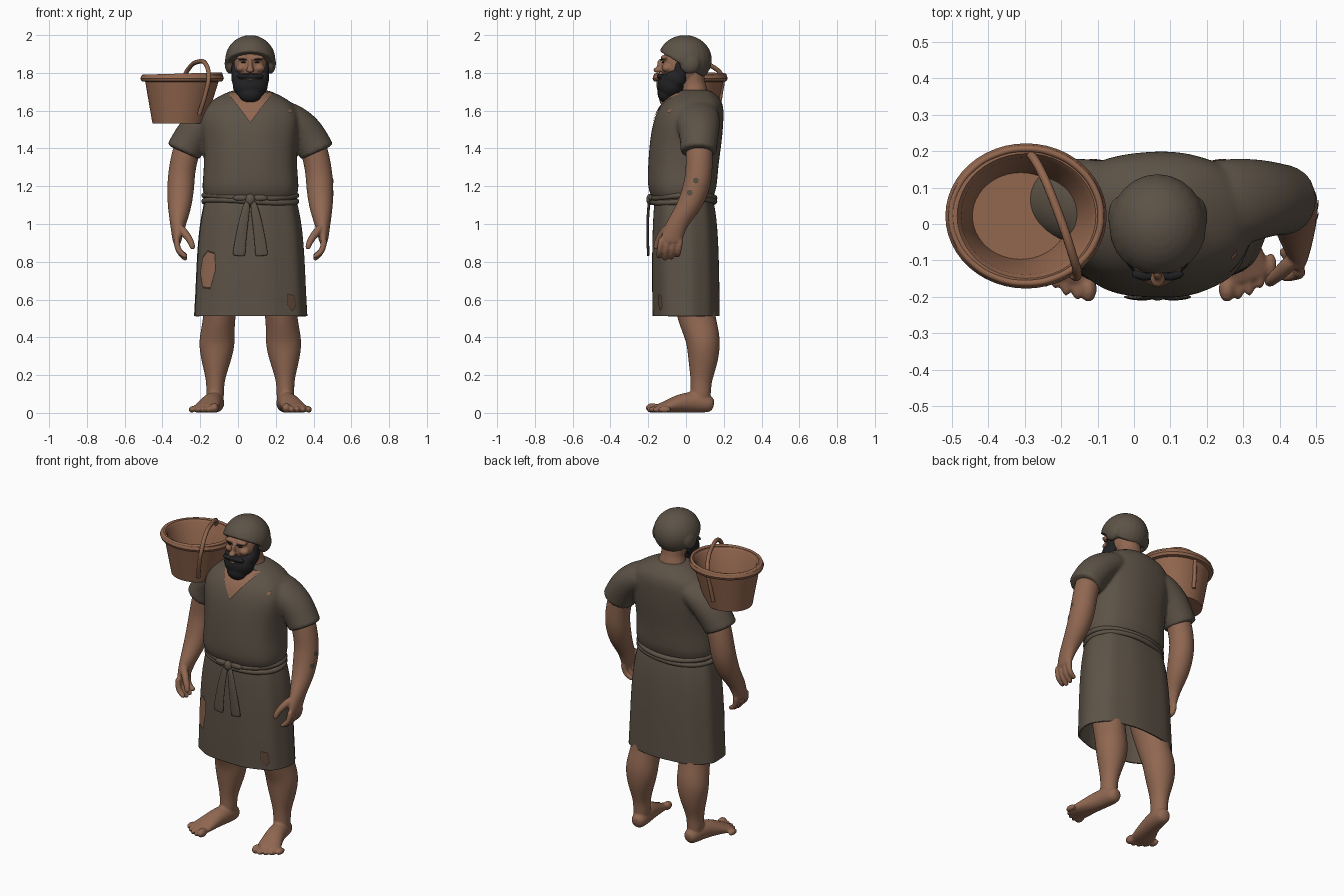
import bpy, bmesh, math
from mathutils import Vector, Matrix
from mathutils.bvhtree import BVHTree

cube = bpy.data.objects.get("Cube")
if cube:
    bpy.data.objects.remove(cube, do_unlink=True)

AXIS = 0.065  # the body stands beside the centre, balanced by the bucket
X, Y, Z = Vector((1, 0, 0)), Vector((0, 1, 0)), Vector((0, 0, 1))


def material(name, r, g, b):
    m = bpy.data.materials.new(name)
    m.use_nodes = True
    m.diffuse_color = (r, g, b, 1)
    m.node_tree.nodes["Principled BSDF"].inputs["Base Color"].default_value = (r, g, b, 1)
    return m


SKIN = material("skin", 0.28, 0.137, 0.083)
CLOTH = material("cloth", 0.108, 0.085, 0.062)
HAIR = material("beard", 0.016, 0.016, 0.018)
WOOD = material("bucket wood", 0.29, 0.135, 0.077)
EDGE = material("frayed edge", 0.04, 0.026, 0.018)
TORN = material("torn hem", 0.12, 0.065, 0.04)
MARK = material("arm mark", 0.09, 0.075, 0.055)


def loft(bm, pts, ref=Y, flat=False, sides=16, power=2.0, fold=0.0, caps=True):
    """Skin rings (x, y, z, half width, half depth) along a path."""
    ctr = [Vector(p[:3]) for p in pts]
    rings = []
    for i, p in enumerate(pts):
        t = Z if flat else (ctr[min(i + 1, len(pts) - 1)] - ctr[max(i - 1, 0)]).normalized()
        u = ref.cross(t).normalized()
        v = t.cross(u)
        ring = []
        for k in range(sides):
            a = math.tau * k / sides
            c, s = math.cos(a), math.sin(a)
            f = 1 + fold * math.sin(9 * a + 1)
            c = math.copysign(abs(c) ** (2 / power), c) * f
            s = math.copysign(abs(s) ** (2 / power), s) * f
            ring.append(bm.verts.new(ctr[i] + u * c * p[3] + v * s * p[-1]))
        rings.append(ring)
    for a, b in zip(rings, rings[1:]):
        for k in range(sides):
            j = (k + 1) % sides
            bm.faces.new((a[k], a[j], b[j], b[k]))
    if caps:
        bm.faces.new(rings[0][::-1])
        bm.faces.new(rings[-1])


def blob(bm, loc, size):
    mat = Matrix.Translation(loc) @ Matrix.Diagonal((*size, 1))
    bmesh.ops.create_uvsphere(bm, u_segments=24, v_segments=16, radius=1, matrix=mat)


def finish(name, bm, mat, voxel=0.0, mirror=False, subsurf=2, thick=0.0, x=AXIS):
    bmesh.ops.recalc_face_normals(bm, faces=bm.faces)
    me = bpy.data.meshes.new(name)
    bm.to_mesh(me)
    bm.free()
    me.materials.append(mat)
    me.shade_smooth()
    ob = bpy.data.objects.new(name, me)
    ob.location.x = x
    bpy.context.collection.objects.link(ob)
    if mirror:
        ob.modifiers.new("mirror", "MIRROR")
    if subsurf:
        ob.modifiers.new("round", "SUBSURF").levels = subsurf
        ob.modifiers["round"].render_levels = subsurf
    if thick:
        m = ob.modifiers.new("cloth", "SOLIDIFY")
        m.thickness, m.offset = thick, -1
    if voxel:
        m = ob.modifiers.new("merge", "REMESH")
        m.mode, m.voxel_size, m.use_smooth_shade = "VOXEL", voxel, True
        m = ob.modifiers.new("soften", "SMOOTH")
        m.factor, m.iterations = 0.5, 4
    return ob


def rope(name, pts, radius, mat, cyclic=False, x=0.0):
    cu = bpy.data.curves.new(name, "CURVE")
    cu.dimensions, cu.bevel_depth, cu.bevel_resolution = "3D", radius, 3
    sp = cu.splines.new("BEZIER")
    sp.bezier_points.add(len(pts) - 1)
    for b, p in zip(sp.bezier_points, pts):
        b.co = p
        b.handle_left_type = b.handle_right_type = "AUTO"
    sp.use_cyclic_u = cyclic
    cu.use_fill_caps = True
    cu.materials.append(mat)
    ob = bpy.data.objects.new(name, cu)
    ob.location.x = x
    bpy.context.collection.objects.link(ob)


def plate(name, target, outline, mat, side=False, lift=0.004, grow=1.0):
    """Thin painted patch, cast on the target from the front or from its left."""
    tree = BVHTree.FromObject(target, bpy.context.evaluated_depsgraph_get())
    way = -X if side else Y
    pts = [Vector(p) for p in outline]
    mid = sum(pts, Vector((0, 0))) / len(pts)
    edge = [a.lerp(b, k / 4) for a, b in zip(pts, pts[1:] + pts[:1]) for k in range(4)]
    bm = bmesh.new()

    def drop(q):
        start = Vector((1, q.x, q.y)) if side else Vector((q.x, -1, q.y))
        hit = tree.ray_cast(start, way)[0] or tree.find_nearest(start + way * 0.9)[0]
        return bm.verts.new(hit - way * lift)

    rings = [[drop(mid.lerp(e, f * grow)) for e in edge] for f in (1, 0.75, 0.5, 0.25)]
    hub = drop(mid)
    for k in range(len(edge)):
        j = (k + 1) % len(edge)
        for a, b in zip(rings, rings[1:]):
            bm.faces.new((a[k], a[j], b[j], b[k]))
        bm.faces.new((rings[-1][k], rings[-1][j], hub))
    finish(name, bm, mat, subsurf=0)


# Tunic top with sleeves, bloused over the belt
bm = bmesh.new()
loft(bm, [(0, -.015, 1.11, .236, .15), (0, -.02, 1.15, .244, .165), (0, -.02, 1.19, .26, .184),
          (0, -.017, 1.3, .244, .186), (0, .0, 1.45, .252, .192), (0, .014, 1.56, .275, .185),
          (0, .035, 1.64, .235, .165), (0, .045, 1.69, .14, .112), (0, .045, 1.715, .08, .075)],
     flat=True, sides=36, power=2.3, fold=0.008)
for s in (-1, 1):
    loft(bm, [(s * .1, .05, 1.595, .08, .12), (s * .21, .06, 1.56, .092, .125),
              (s * .288, .07, 1.492, .1, .11), (s * .33, .068, 1.425, .097, .1),
              (s * .353, .065, 1.385, .096, .098), (s * .356, .065, 1.378, .095, .096)])
tunic = finish("tunic", bm, CLOTH, voxel=0.01)

# Skirt, with soft folds towards the hem
bm = bmesh.new()
loft(bm, [(0, -.012, 1.14, .238, .15), (0, -.01, 1.1, .25, .16), (0, -.006, 1.0, .27, .17),
          (0, -.004, .85, .284, .176), (0, -.002, .65, .292, .178), (0, 0, .53, .299, .177),
          (0, 0, .512, .3, .177)], flat=True, sides=48, power=2.4, fold=0.014, caps=False)
skirt = finish("skirt", bm, CLOTH, thick=0.01)

# Belt cords, knot and hanging ends
for i, z in enumerate((1.12, 1.145)):
    ring = [(.244 * math.cos(a), -.014 + .165 * math.sin(a), z + .008 * math.sin(2 * a + i))
            for a in (math.tau * k / 16 for k in range(16))]
    rope("belt_cord", ring, 0.015, CLOTH, True, AXIS)
bm = bmesh.new()
blob(bm, (0, -.19, 1.13), (.026, .02, .03))
for s in (-1, 1):
    blob(bm, (s * .05, -.183, 1.138), (.042, .015, .017))
    loft(bm, [(s * .012, -.193, 1.13, .016, .008), (s * .03, -.203, 1.05, .024, .007),
              (s * .05, -.203, .93, .03, .007), (s * .06, -.2, .84, .034, .007),
              (s * .061, -.2, .83, .034, .007)])
finish("belt_knot", bm, CLOTH, subsurf=1)

# Arms and hands
bm = bmesh.new()
loft(bm, [(.3, .075, 1.5, .07), (.343, .07, 1.38, .074), (.363, .07, 1.28, .072), (.368, .058, 1.2, .074),
          (.374, .02, 1.1, .066), (.38, -.03, 1.03, .05, .054), (.385, -.062, .97, .036, .058),
          (.388, -.08, .91, .024, .058), (.388, -.08, .895, .018, .05)])
for i in range(4):
    y, tip = -.128 + .033 * i, .805 + .012 * abs(i - 1.3)
    loft(bm, [(.388, y, .93, .018), (.39, y - .006, .89, .018), (.376, y - .012, .85, .017),
              (.345, y - .016, tip + .01, .015), (.336, y - .016, tip, .01)], sides=10)
loft(bm, [(.38, -.09, .99, .024), (.345, -.125, .95, .023), (.315, -.15, .91, .019),
          (.305, -.16, .875, .016), (.305, -.16, .865, .01)], sides=10)
arms = finish("arms", bm, SKIN, voxel=0.006, mirror=True)

# Legs and bare feet
bm = bmesh.new()
loft(bm, [(.125, .0, .95, .11, .12), (.14, .02, .7, .1, .115), (.158, .045, .57, .09, .108),
          (.166, .06, .49, .086, .1), (.174, .086, .41, .094, .094), (.178, .094, .35, .097, .09),
          (.182, .09, .26, .076, .078), (.185, .08, .17, .048, .056), (.186, .078, .11, .049, .056),
          (.186, .078, .05, .045, .05)])
loft(bm, [(.178, .148, .04, .026, .03), (.181, .124, .046, .046, .046), (.188, .06, .058, .052, .058),
          (.205, -.02, .054, .056, .054), (.225, -.09, .036, .068, .036), (.24, -.14, .024, .073, .024),
          (.246, -.16, .022, .063, .02)], ref=Z)
for i in range(5):
    r = .026 if i == 0 else .018
    blob(bm, (.19 + .03 * i, -.178 + .004 * i * i, r), (r * .9, .036, r))
finish("legs", bm, SKIN, voxel=0.007, mirror=True)

# Head, neck and face
bm = bmesh.new()
loft(bm, [(0, .06, 1.62, .12, .08), (0, .045, 1.69, .085, .072), (0, .035, 1.74, .07, .068),
          (0, .02, 1.84, .07, .07)])
blob(bm, (0, -.018, 1.84), (.09, .112, .12))
blob(bm, (0, -.15, 1.815), (.021, .024, .015))
blob(bm, (0, -.134, 1.842), (.013, .02, .035))
for s in (-1, 1):
    blob(bm, (s * .036, -.112, 1.881), (.038, .022, .014))
    blob(bm, (s * .048, -.1, 1.825), (.03, .028, .022))
finish("head", bm, SKIN, voxel=0.006, subsurf=0)

bm = bmesh.new()
for s in (-1, 1):
    blob(bm, (s * .035, -.121, 1.856), (.014, .007, .004))
    loft(bm, [(s * .016, -.132, 1.866, .004), (s * .038, -.133, 1.872, .005), (s * .062, -.118, 1.873, .003)],
         ref=Z, sides=8)
finish("eyes_and_brows", bm, HAIR, subsurf=1)

# Beard, moustache and sideburns
bm = bmesh.new()
blob(bm, (0, -.078, 1.735), (.094, .075, .076))
blob(bm, (0, -.105, 1.69), (.062, .046, .05))
for s in (-1, 1):
    blob(bm, (s * .083, -.03, 1.81), (.017, .032, .062))
    blob(bm, (s * .07, -.055, 1.77), (.03, .058, .045))
    blob(bm, (s * .034, -.138, 1.783), (.04, .018, .013))
finish("beard", bm, HAIR, voxel=0.007, subsurf=0)
bm = bmesh.new()
blob(bm, (0, -.151, 1.762), (.018, .007, .005))
finish("lower_lip", bm, SKIN, subsurf=0)

# Cap, cut off along a slope from brow to nape, pulled over the ears
bm = bmesh.new()
blob(bm, (0, -.006, 1.87), (.133, .143, .13))
cut = bmesh.ops.bisect_plane(bm, geom=bm.verts[:] + bm.edges[:] + bm.faces[:], plane_co=(0, -.02, 1.844),
                             plane_no=(0, .5, .85), clear_inner=True)
bmesh.ops.contextual_create(bm, geom=[e for e in cut["geom_cut"] if isinstance(e, bmesh.types.BMEdge)])
for s in (-1, 1):
    blob(bm, (s * .106, .02, 1.85), (.03, .055, .056))
finish("cap", bm, CLOTH, voxel=0.007, subsurf=0)

# Open neckline, torn holes and arm marks
neck = [(-.115, 1.69), (0, 1.7), (.115, 1.69), (.052, 1.61), (0, 1.54), (-.052, 1.61)]
plate("neckline_edge", tunic, neck, EDGE, lift=.003, grow=1.05)
plate("neckline", tunic, neck, SKIN, lift=.006)
holes = (("side_hole", skirt, SKIN, [(-.225, .852), (-.19, .84), (-.186, .76), (-.212, .665), (-.25, .67),
                                     (-.262, .74), (-.25, .82)]),
         ("hem_hole", skirt, TORN, [(.198, .625), (.232, .62), (.24, .565), (.222, .542), (.197, .575)]),
         ("shoulder_hole", tunic, SKIN, [(.203, 1.592), (.217, 1.592), (.217, 1.606), (.203, 1.606)]))
for name, target, mat, outline in holes:
    plate(name + "_edge", target, outline, EDGE, lift=.002, grow=1.12)
    plate(name, target, outline, mat, lift=.004)
for y, z in ((.052, 1.23), (.02, 1.165)):
    disc = [(y + .016 * math.cos(k), z + .016 * math.sin(k)) for k in (math.tau * i / 8 for i in range(8))]
    plate("arm_mark", arms, disc, MARK, side=True, lift=.003)

# Bucket on the shoulder
bm = bmesh.new()
profile = [(.003, 1.528), (.14, 1.528), (.194, 1.75), (.214, 1.753), (.221, 1.768), (.214, 1.785),
           (.19, 1.787), (.178, 1.772), (.132, 1.555), (.003, 1.555)]
loft(bm, [(-.295 - .07 * (1.78 - z), .022, z + .003, r, r * .9) for r, z in profile], flat=True, sides=48)
bucket = finish("bucket", bm, WOOD, subsurf=0, x=0)
bpy.context.view_layer.objects.active = bucket
bucket.select_set(True)
bpy.ops.object.shade_smooth_by_angle(angle=math.radians(35))
rope("bucket_rim_cord", [(-.296 + .205 * math.cos(a), .022 + .184 * math.sin(a), 1.788 + .006 * math.cos(a))
                         for a in (math.tau * k / 16 for k in range(16))], 0.009, WOOD, True)
rope("bucket_handle", [(-.205, -.1, 1.58), (-.172, -.137, 1.69), (-.155, -.138, 1.78), (-.17, -.08, 1.845),
                       (-.215, .05, 1.858), (-.255, .145, 1.83), (-.283, .19, 1.78), (-.295, .185, 1.7),
                       (-.305, .165, 1.59)], 0.012, WOOD)
